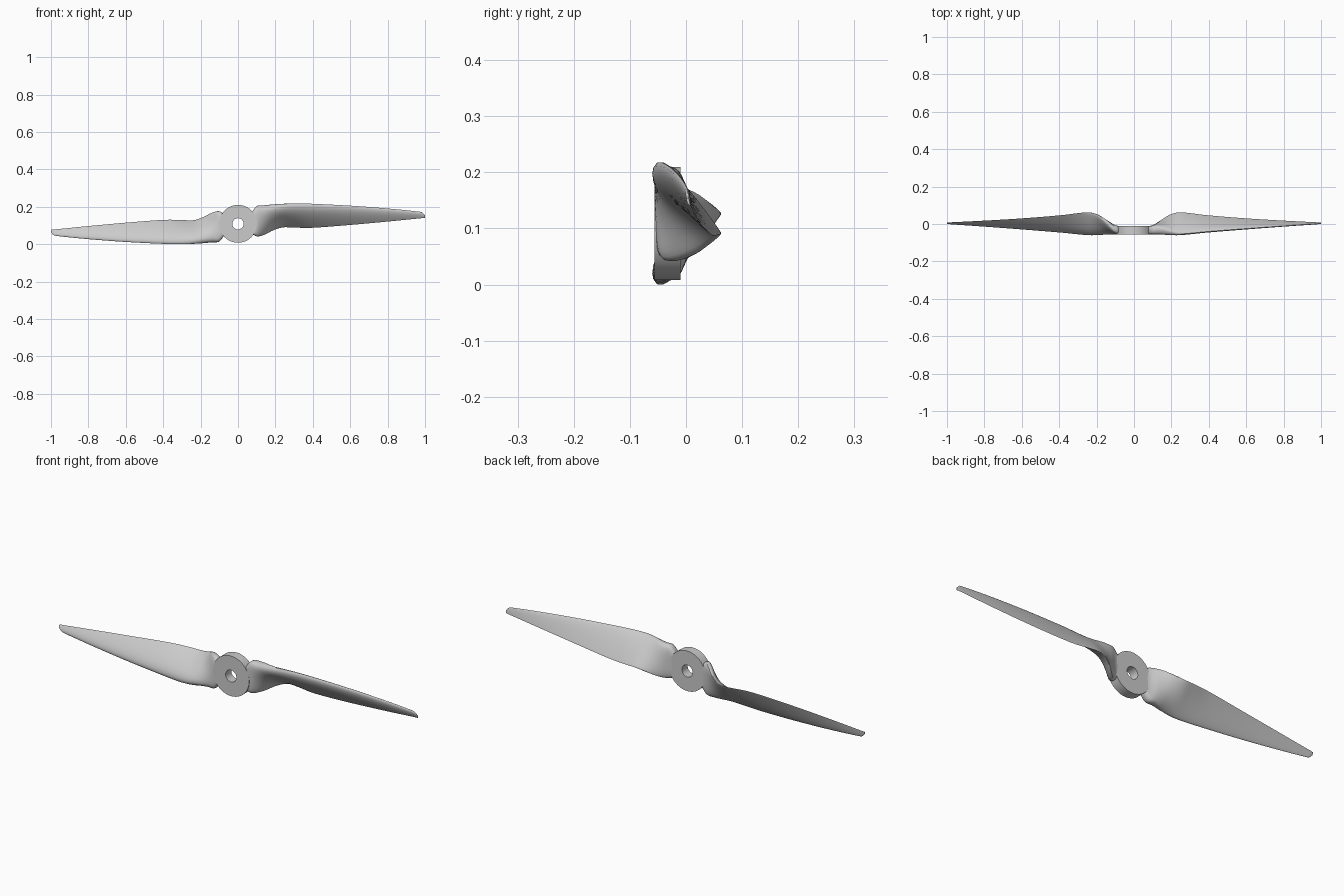
import bpy, bmesh, math

if "Cube" in bpy.data.objects:
    bpy.data.objects.remove(bpy.data.objects["Cube"])

CZ = 0.109          # height of the hub axis

# Blade stations: x, y low, y high, z low, z high, thickness, roundness (1 = root slab, 0 = airfoil)
STATIONS = [
    (0.07, -0.054, -0.012, 0.062, 0.165, 0.042, 1.0),
    (0.10, -0.056, -0.006, 0.042, 0.204, 0.044, 0.9),
    (0.14, -0.056, 0.018, 0.050, 0.208, 0.044, 0.6),
    (0.19, -0.059, 0.049, 0.075, 0.213, 0.042, 0.3),
    (0.24, -0.060, 0.062, 0.090, 0.216, 0.039, 0.1),
    (0.30, -0.055, 0.058, 0.089, 0.218, 0.035, 0.0),
    (0.40, -0.045, 0.046, 0.088, 0.216, 0.029, 0.0),
    (0.60, -0.029, 0.030, 0.103, 0.206, 0.021, 0.0),
    (0.80, -0.014, 0.018, 0.121, 0.191, 0.015, 0.0),
    (0.96, -0.003, 0.010, 0.137, 0.175, 0.010, 0.0),
    (0.985, -0.001, 0.009, 0.139, 0.169, 0.008, 0.1),
    (1.00, 0.001, 0.007, 0.141, 0.154, 0.005, 0.3),
]
N = 14              # points along each side of a section


def catmull(p0, p1, p2, p3, t):
    return [0.5 * (2 * b + (c - a) * t + (2 * a - 5 * b + 4 * c - d) * t * t
                   + (3 * b - a - 3 * c + d) * t ** 3) for a, b, c, d in zip(p0, p1, p2, p3)]


def half_thickness(u, k):
    foil = 5 * (0.2969 * math.sqrt(u) - 0.126 * u - 0.3516 * u**2 + 0.2843 * u**3 - 0.1015 * u**4) * 2
    slab = max(0.0, 1 - abs(2 * u - 1) ** 5) ** 0.3
    return foil * (1 - k) + slab * k


def section(x, ylo, yhi, zlo, zhi, t, k):
    """Cambered airfoil ring, fitted into its y and z limits."""
    k = min(max(k, 0), 1)
    yc = (ylo + yhi) / 2
    ly, ty = ylo * (1 - k) + yc * k, yhi * (1 - k) + yc * k
    dy, dz = ty - ly, zlo - zhi
    length = math.hypot(dy, dz)
    ny, nz = dz / length, -dy / length
    front, back = 0.72 - 0.22 * k, -0.28 - 0.22 * k
    us = [(1 - math.cos(math.pi * i / N)) / 2 for i in range(N + 1)]
    ring = [(u, front) for u in us] + [(u, back) for u in us[-2:0:-1]]
    pts = []
    for u, side in ring:
        h = side * t * half_thickness(u, k)
        pts.append((ly + dy * u + ny * h, zhi + dz * u + nz * h))
    y0, y1 = min(p[0] for p in pts), max(p[0] for p in pts)
    z0, z1 = min(p[1] for p in pts), max(p[1] for p in pts)
    return [(x, ylo + (y - y0) / (y1 - y0) * (yhi - ylo),
             zlo + (z - z0) / (z1 - z0) * (zhi - zlo)) for y, z in pts]


def finish(name, bm, angle):
    bmesh.ops.recalc_face_normals(bm, faces=bm.faces)
    me = bpy.data.meshes.new(name)
    bm.to_mesh(me)
    bm.free()
    ob = bpy.data.objects.new(name, me)
    bpy.context.collection.objects.link(ob)
    bpy.ops.object.select_all(action='DESELECT')
    ob.select_set(True)
    bpy.context.view_layer.objects.active = ob
    bpy.ops.object.shade_smooth_by_angle(angle=math.radians(angle))
    return ob


def loft(bm, rings, cap):
    loops = [[bm.verts.new(p) for p in r] for r in rings]
    pairs = list(zip(loops, loops[1:]))
    if not cap:
        pairs.append((loops[-1], loops[0]))
    for a, b in pairs:
        for i in range(len(a)):
            j = (i + 1) % len(a)
            bm.faces.new((a[i], a[j], b[j], b[i]))
    if cap:
        bm.faces.new(loops[0])
        bm.faces.new(loops[-1])


# Smoothly interpolated blade sections
sections = []
for i in range(len(STATIONS) - 1):
    p = [STATIONS[min(max(i + o, 0), len(STATIONS) - 1)] for o in (-1, 0, 1, 2)]
    sections += [section(*catmull(*p, s / 4)) for s in range(4)]
sections.append(section(*STATIONS[-1]))

# Two blades, half a turn apart around the hub axis
for name, s in (("right_blade", 1), ("left_blade", -1)):
    bm = bmesh.new()
    loft(bm, [[(s * x, y, CZ + s * (z - CZ)) for x, y, z in r] for r in sections], True)
    finish(name, bm, 40)

# Hub disc with a shaft hole, turned around the y axis
bm = bmesh.new()
profile = [(0.03, -0.056), (0.101, -0.056), (0.101, -0.010), (0.03, -0.010)]
loft(bm, [[(r * math.cos(a), y, CZ + r * math.sin(a))
           for a in (2 * math.pi * i / 64 for i in range(64))] for r, y in profile], False)
finish("hub", bm, 30)
